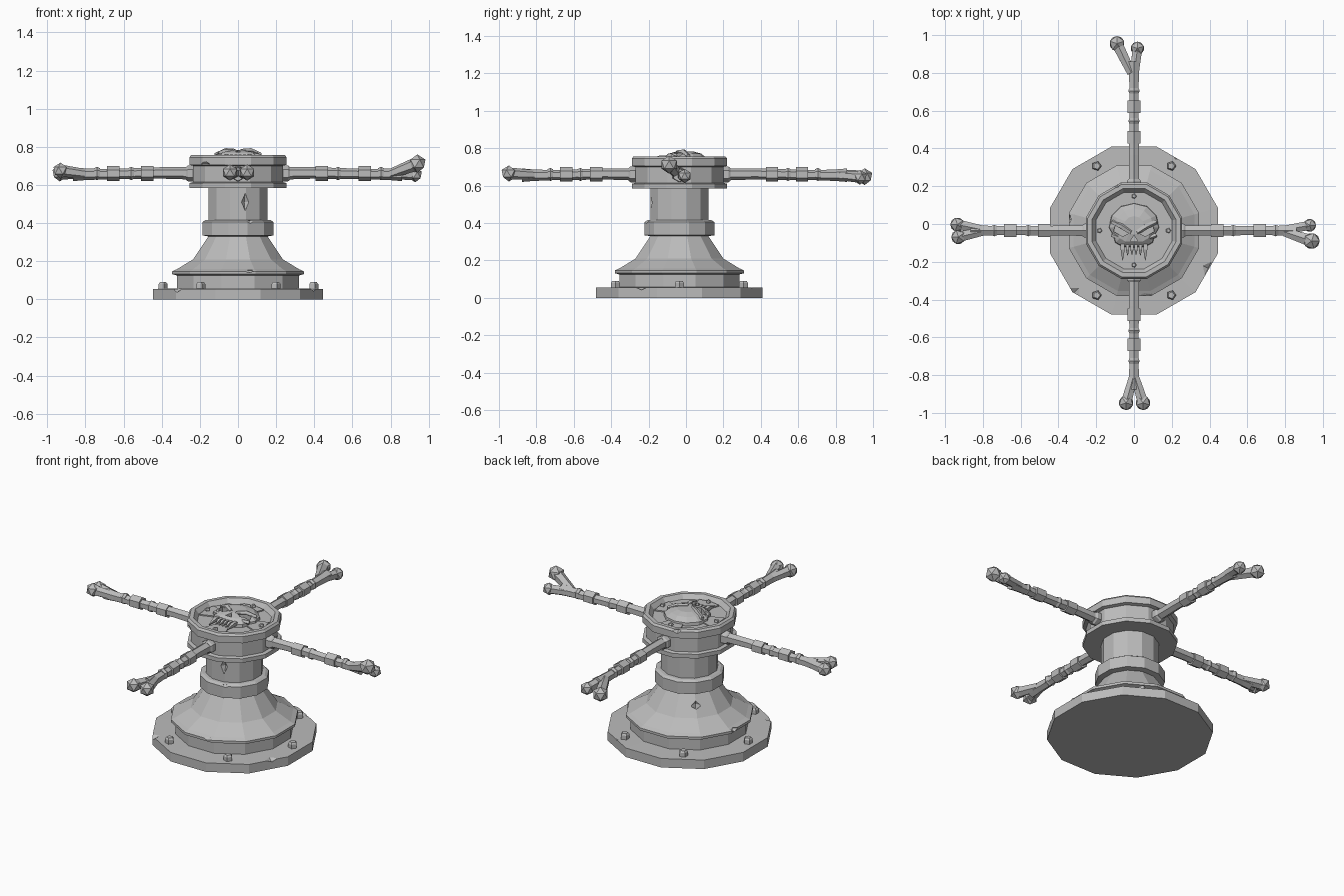
import bpy, bmesh, math
from mathutils import Vector, Matrix

if "Cube" in bpy.data.objects:
    bpy.data.objects.remove(bpy.data.objects["Cube"])

CY = -0.035  # y of the capstan axis
stone = bpy.data.materials.new("plain grey")
stone.diffuse_color = (0.5, 0.5, 0.5, 1)
stone.use_nodes = True
stone.node_tree.nodes["Principled BSDF"].inputs["Base Color"].default_value = stone.diffuse_color


def finish(bm, name, matrix=None):
    bmesh.ops.recalc_face_normals(bm, faces=bm.faces)
    me = bpy.data.meshes.new(name)
    bm.to_mesh(me)
    bm.free()
    me.materials.append(stone)
    ob = bpy.data.objects.new(name, me)
    bpy.context.collection.objects.link(ob)
    if matrix is not None:
        me.transform(matrix)
    return ob


def loft(bm, rings):
    """Bridge equal rings of points and cap both ends."""
    vs = [[bm.verts.new(p) for p in r] for r in rings]
    n = len(vs[0])
    for a, b in zip(vs, vs[1:]):
        for i in range(n):
            j = (i + 1) % n
            bm.faces.new((a[i], a[j], b[j], b[i]))
    bm.faces.new(vs[0][::-1])
    bm.faces.new(vs[-1])


def tube(bm, pts, radii, sides=6):
    pts = [Vector(p) for p in pts]
    q = (pts[-1] - pts[0]).to_track_quat('Z', 'Y')
    rings = []
    for p, r in zip(pts, radii):
        rings.append([p + q @ Vector((r * math.cos(t), r * math.sin(t), 0))
                      for t in [math.tau * (i + 0.5) / sides for i in range(sides)]])
    loft(bm, rings)


def prism(bm, outline, z0, z1):
    loft(bm, [[(x, y, z) for x, y in outline] for z in (z0, z1)])


def cut(ob, cutter):
    m = ob.modifiers.new("cut", 'BOOLEAN')
    m.operation = 'DIFFERENCE'
    m.solver = 'EXACT'
    m.object = cutter
    cutter.hide_render = True
    bpy.context.view_layer.objects.active = ob
    bpy.ops.object.modifier_apply(modifier=m.name)
    bpy.data.objects.remove(cutter)


# Turned body: base plate, foot, cone, band, column, drum with recessed top
profile = [(.445, 0), (.445, .055), (.32, .057), (.32, .125), (.345, .132), (.345, .147),
           (.32, .158), (.235, .21), (.155, .33), (.187, .335), (.187, .405), (.172, .415),
           (.155, .417), (.155, .585), (.255, .585), (.255, .61), (.235, .615), (.235, .70),
           (.255, .705), (.255, .745), (.245, .757), (.222, .757), (.202, .73)]
bm = bmesh.new()
rings = []
for r, z in profile:
    c = r / math.cos(math.pi / 12)
    rings.append([(c * math.cos(math.radians(15 + 30 * i)),
                   CY + c * math.sin(math.radians(15 + 30 * i)), z) for i in range(12)])
loft(bm, rings)
body = finish(bm, "capstan_body")

# Chips and gashes: (angle, radius, z, half width, depth, half height)
chips = [(-27, .44, .06, .05, .04, .02), (-134, .462, .06, .05, .05, .025),
         (-76, .155, .51, .02, .02, .06), (135, .20, .27, .03, .02, .055),
         (110, .262, .75, .03, .025, .02), (-130, .262, .71, .04, .015, .015),
         (-80, .348, .15, .04, .02, .012), (-70, .19, .41, .035, .015, .012),
         (170, .348, .145, .035, .02, .015), (60, .46, .06, .04, .03, .02)]
bm = bmesh.new()
for a, r, z, w, d, h in chips:
    m = (Matrix.Translation((0, CY, 0)) @ Matrix.Rotation(math.radians(a), 4, 'Z')
         @ Matrix.Translation((r, 0, z)) @ Matrix.Diagonal((d, w, h, 1)))
    bmesh.ops.create_uvsphere(bm, u_segments=4, v_segments=2, radius=1, matrix=m)
cut(body, finish(bm, "chip_cutter"))

# Bolts on the base plate and on the top
bm = bmesh.new()
for count, r, z, h, s in ((6, .395, .05, .04, .026), (4, .182, .73, .02, .014)):
    for i in range(count):
        a = math.tau * i / count
        x, y = r * math.cos(a), CY + r * math.sin(a)
        tube(bm, [(x, y, z), (x, y, z + h * .75), (x, y, z + h)], [s, s, s * .7], 5)
finish(bm, "bolts")

# Four raised sector plates around the skull
bm = bmesh.new()
for i in range(4):
    pts = [(r * math.cos(a), CY + r * math.sin(a))
           for r, offs in ((.12, (-20, 20)), (.2, (20, 0, -20)))
           for a in [math.radians(90 * i + o) for o in offs]]
    prism(bm, pts, .725, .737)
finish(bm, "top_plates")

# Bone handles: angle, band positions, knobs (along, sideways, z, radius)
bones = {
    "left_bone": (180, (.475, .655), [(.93, .034, .675, .042), (.935, -.032, .66, .042)]),
    "right_bone": (0, (.44, .665), [(.94, -.055, .712, .048), (.93, .028, .652, .038)]),
    "front_bone": (-90, (.445, .605), [(.912, -.042, .665, .043), (.912, .048, .665, .043)]),
    "back_bone": (90, (.495, .655), [(.99, .09, .648, .045), (.965, -.018, .645, .04)]),
}
for name, (ang, bands, knobs) in bones.items():
    bm = bmesh.new()
    end = knobs[1][0] - .13
    tube(bm, [(.2, 0, .66), (.4, 0, .663), (end - .1, 0, .656), (end, 0, .656), (end + .06, 0, .656)],
         [.033, .030, .027, .031, .036])
    tube(bm, [(.225, 0, .66), (.262, 0, .66), (.272, 0, .66)], [.042, .042, .034])
    for b in bands:
        tube(bm, [(b - .033, 0, .66), (b + .033, 0, .66)], [.039, .039])
        tube(bm, [(b + .07, 0, .66), (b + .085, 0, .66), (b + .10, 0, .66)], [.028, .035, .028])
    for u, v, z, r in knobs:
        tube(bm, [(end, v * .15, .658), (u, v, z)], [.026, r * .75])
        bmesh.ops.create_icosphere(bm, subdivisions=1, radius=r,
                                   matrix=Matrix.Translation((u, v, z)))
    finish(bm, name, Matrix.Translation((0, CY, 0)) @ Matrix.Rotation(math.radians(ang), 4, 'Z'))

# Skull lying on the top, chin towards the front
half = [(.07, .095), (.12, .045), (.135, -.02), (.112, -.06), (.10, -.10), (.06, -.122)]
outline = [(0, .112)] + half + [(0, -.125)] + [(-x, y) for x, y in half[::-1]]
bm = bmesh.new()
loft(bm, [[(x * s, (y + .005) * s - .005, z) for x, y in outline]
          for s, z in ((1, .72), (.97, .748), (.75, .771), (.4, .782))])
skull = finish(bm, "skull")

# Eye sockets and nose hole
bm = bmesh.new()
for s in (1, -1):
    prism(bm, [(s * x, y) for x, y in ((.028, -.05), (.1, -.008), (.108, -.04), (.06, -.066))], .742, .85)
prism(bm, [(0, -.06), (.02, -.092), (-.02, -.092)], .745, .85)
cut(skull, finish(bm, "socket_cutter"))

# Slanted brows, cheekbones and pointed teeth
bm = bmesh.new()
for s in (1, -1):
    tube(bm, [(s * .015, -.045, .776), (s * .065, -.012, .778), (s * .118, .012, .758)], [.014, .016, .012], 5)
    tube(bm, [(s * .055, -.082, .758), (s * .118, -.058, .75)], [.014, .012], 5)
    for x, w, l in ((.011, .011, .165), (.034, .012, .168), (.06, .015, .192)):
        tube(bm, [(s * x, -.105, .75), (s * x, -.135, .752), (s * x, -l, .742)], [w, w, .002], 4)
finish(bm, "skull_brows_and_teeth")
